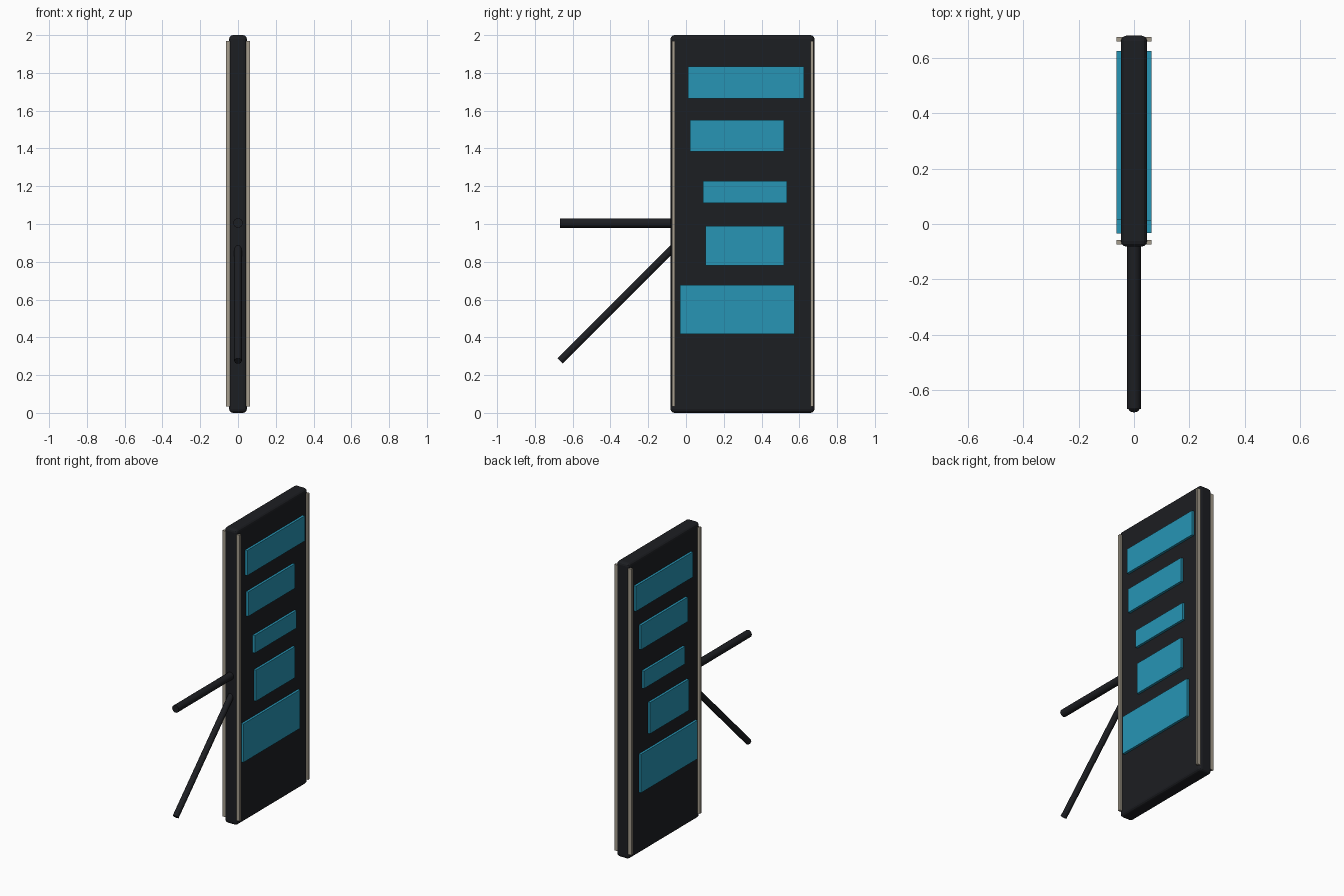
import bpy
from mathutils import Vector

if "Cube" in bpy.data.objects:
    bpy.data.objects.remove(bpy.data.objects["Cube"])


def material(name, rgb):
    m = bpy.data.materials.new(name)
    m.diffuse_color = (*rgb, 1)
    m.use_nodes = True
    m.node_tree.nodes["Principled BSDF"].inputs["Base Color"].default_value = m.diffuse_color
    return m


DARK = material("dark_metal", (0.012, 0.013, 0.016))
BLUE = material("lit_blue", (0.02, 0.30, 0.46))
TRIM = material("trim", (0.38, 0.34, 0.27))


def box(name, lo, hi, mat, bevel=0):
    lo, hi = Vector(lo), Vector(hi)
    bpy.ops.mesh.primitive_cube_add(size=1, location=(lo + hi) / 2)
    ob = bpy.context.object
    ob.name = name
    ob.scale = hi - lo
    bpy.ops.object.transform_apply(location=False, rotation=False, scale=True)
    ob.data.materials.append(mat)
    if bevel:
        mod = ob.modifiers.new("bevel", 'BEVEL')
        mod.width = bevel
        mod.segments = 3
    return ob


def rod(name, a, b, radius):
    a, b = Vector(a), Vector(b)
    bpy.ops.mesh.primitive_cylinder_add(vertices=16, radius=radius, depth=(b - a).length,
                                        location=(a + b) / 2)
    ob = bpy.context.object
    ob.name = name
    ob.rotation_euler = (b - a).to_track_quat('Z', 'Y').to_euler()
    ob.data.materials.append(DARK)
    bpy.ops.object.shade_smooth_by_angle()


# Sign slab
box("sign_panel", (-0.047, -0.082, 0), (0.047, 0.68, 2), DARK, 0.02)

# Wall bracket: straight arm and diagonal brace
rod("bracket_arm", (0, -0.668, 1.005), (0, -0.06, 1.005), 0.025)
rod("bracket_brace", (0, -0.666, 0.275), (0, -0.06, 0.881), 0.02)

# Blue blocks: z range, then y range on the right and left faces
BLOCKS = [
    (1.665, 1.835, (0.01, 0.625), (0.015, 0.625)),
    (1.385, 1.55, (0.02, 0.52), (0.07, 0.57)),
    (1.11, 1.228, (0.09, 0.535), (0.10, 0.54)),
    (0.78, 0.99, (0.103, 0.52), (0.06, 0.475)),
    (0.417, 0.677, (-0.032, 0.575), (-0.035, 0.57)),
]
for side, label in ((1, "right"), (-1, "left")):
    x0, x1 = sorted((side * 0.04, side * 0.063))
    for i, (z0, z1, *spans) in enumerate(BLOCKS):
        y0, y1 = spans[0] if side > 0 else spans[1]
        box(f"blue_block_{label}_{i + 1}", (x0, y0, z0), (x1, y1, z1), BLUE)
    # Thin vertical trim along both edges
    for y, edge in ((-0.066, "front"), (0.667, "back")):
        box(f"trim_{label}_{edge}", (x0, y - 0.008, 0.035), (x1, y + 0.008, 1.97), TRIM)
